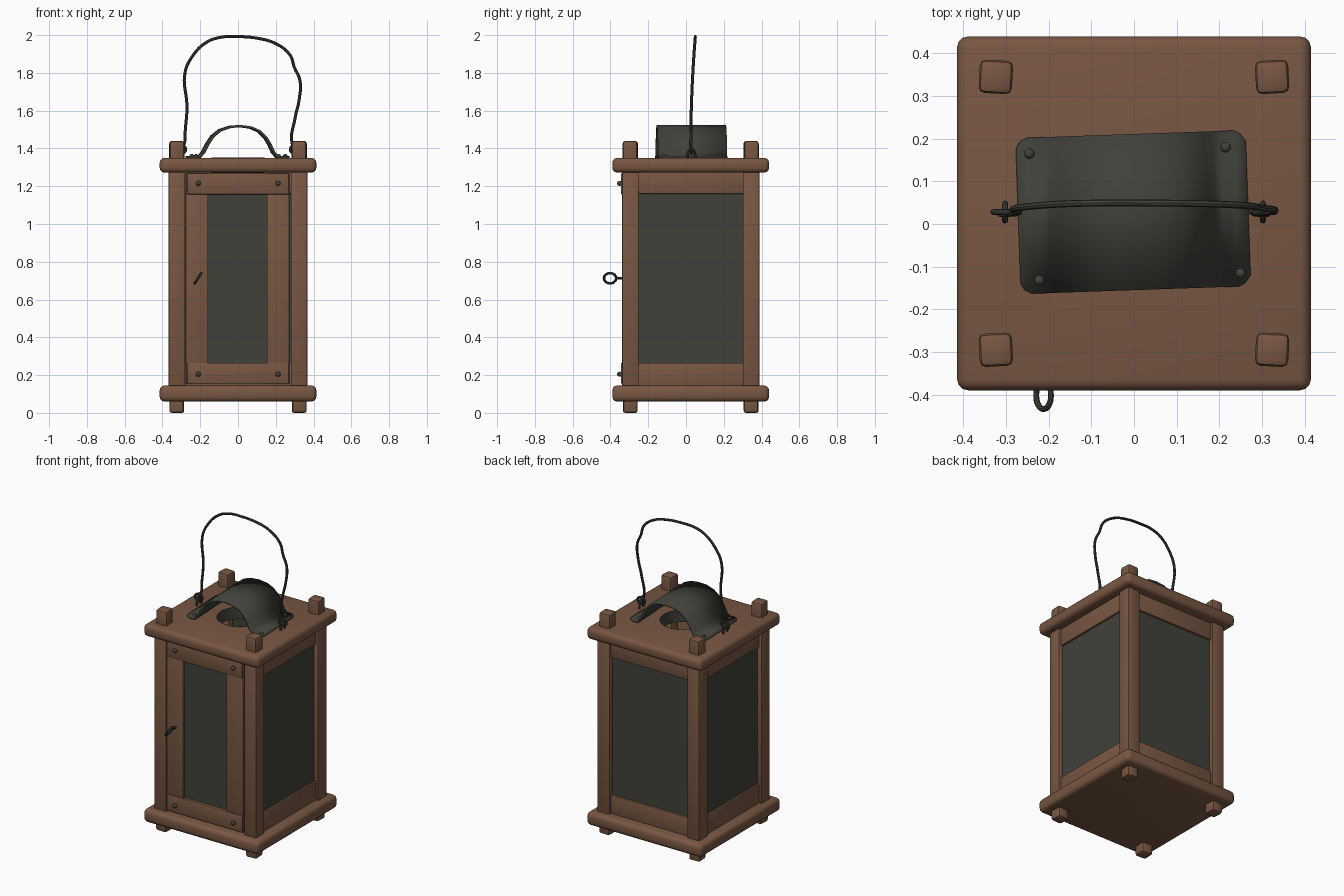
import bpy, bmesh, math
from mathutils import Vector, Matrix

if "Cube" in bpy.data.objects:
    bpy.data.objects.remove(bpy.data.objects["Cube"])


def material(name, rgb):
    m = bpy.data.materials.new(name)
    m.diffuse_color = (*rgb, 1)
    m.use_nodes = True
    m.node_tree.nodes["Principled BSDF"].inputs["Base Color"].default_value = m.diffuse_color
    return m


WOOD = material("brown_wood", (0.19, 0.095, 0.056))
DARK = material("dark_metal", (0.052, 0.053, 0.044))
CY = 0.025  # body centre in y


def finish(ob, mat, smooth=True):
    ob.data.materials.append(mat)
    bpy.ops.object.select_all(action='DESELECT')
    ob.select_set(True)
    bpy.context.view_layer.objects.active = ob
    if smooth:
        bpy.ops.object.shade_smooth_by_angle(angle=math.radians(40))
    return ob


def from_bm(name, bm, mat):
    me = bpy.data.meshes.new(name)
    bm.to_mesh(me)
    bm.free()
    ob = bpy.data.objects.new(name, me)
    bpy.context.collection.objects.link(ob)
    return finish(ob, mat)


def box(name, lo, hi, mat=WOOD, bevel=0.008, seg=2, rot=0):
    lo, hi = Vector(lo), Vector(hi)
    bm = bmesh.new()
    bmesh.ops.create_cube(bm, size=1)
    bmesh.ops.scale(bm, vec=hi - lo, verts=bm.verts)
    if bevel:
        bmesh.ops.bevel(bm, geom=bm.edges[:], offset=bevel, segments=seg,
                        profile=0.5, affect='EDGES')
    bmesh.ops.rotate(bm, matrix=Matrix.Rotation(math.radians(rot), 3, 'Z'), verts=bm.verts)
    bmesh.ops.translate(bm, vec=(lo + hi) / 2, verts=bm.verts)
    return from_bm(name, bm, mat)


def rivet(name, pos, squash):
    bm = bmesh.new()
    bmesh.ops.create_uvsphere(bm, u_segments=12, v_segments=8, radius=0.012)
    bmesh.ops.scale(bm, vec=squash, verts=bm.verts)
    bmesh.ops.translate(bm, vec=pos, verts=bm.verts)
    return from_bm(name, bm, DARK)


def wire(name, pts, radius, closed=False):
    cu = bpy.data.curves.new(name, 'CURVE')
    cu.dimensions = '3D'
    cu.bevel_depth = radius
    cu.bevel_resolution = 2
    cu.resolution_u = 5
    cu.use_fill_caps = True
    sp = cu.splines.new('BEZIER')
    sp.bezier_points.add(len(pts) - 1)
    for bp, p in zip(sp.bezier_points, pts):
        bp.co = p
        bp.handle_left_type = bp.handle_right_type = 'AUTO'
    sp.use_cyclic_u = closed
    ob = bpy.data.objects.new(name, cu)
    bpy.context.collection.objects.link(ob)
    bpy.ops.object.select_all(action='DESELECT')
    ob.select_set(True)
    bpy.context.view_layer.objects.active = ob
    bpy.ops.object.convert(target='MESH')
    return finish(bpy.context.view_layer.objects.active, DARK)


def ring(name, c, u, v, ru, rv, radius):
    c, u, v = Vector(c), Vector(u).normalized(), Vector(v).normalized()
    pts = [c + u * ru * math.cos(k * math.pi / 4) + v * rv * math.sin(k * math.pi / 4)
           for k in range(8)]
    return wire(name, pts, radius, True)


# base and roof slabs
box("base_slab", (-0.415, -0.39, 0.06), (0.415, 0.44, 0.145), bevel=0.026, seg=3)
roof = box("roof_slab", (-0.415, -0.39, 1.272), (0.415, 0.44, 1.35), bevel=0.026, seg=3)

# round smoke hole through the roof, with a metal lining
bpy.ops.mesh.primitive_cylinder_add(vertices=32, radius=0.14, depth=0.4, location=(0, CY, 1.31))
cutter = bpy.context.object
mod = roof.modifiers.new("hole", 'BOOLEAN')
mod.operation = 'DIFFERENCE'
mod.object = cutter
bpy.context.view_layer.objects.active = roof
bpy.ops.object.modifier_apply(modifier="hole")
bpy.data.objects.remove(cutter)
bm = bmesh.new()
bmesh.ops.create_cone(bm, segments=32, radius1=0.139, radius2=0.139, depth=0.08, cap_ends=False)
bmesh.ops.translate(bm, vec=(0, CY, 1.311), verts=bm.verts)
from_bm("hole_lining", bm, DARK)

# corner posts with the pegs above and feet below
for sx in (-1, 1):
    for sy in (-1, 1):
        x, y = sx * 0.324, CY + sy * 0.32
        box("corner_post", (x - 0.044, y - 0.044, 0.13), (x + 0.044, y + 0.044, 1.29), bevel=0.006)
        box("top_peg", (x - 0.039, y - 0.039, 1.30), (x + 0.039, y + 0.039, 1.44),
            bevel=0.014, rot=3 * sx * sy)
        box("foot", (x - 0.038, y - 0.038, 0.0), (x + 0.038, y + 0.038, 0.10),
            bevel=0.012, rot=-3 * sx * sy)

# side walls: two rails and a dark pane each
for sx in (-1, 1):
    def span(a, b):
        return sorted((sx * a, sx * b))
    for z0, z1 in ((0.13, 0.265), (1.16, 1.29)):
        a, b = span(0.315, 0.352)
        box("side_rail", (a, -0.27, z0), (b, 0.32, z1), bevel=0.005)
    a, b = span(0.325, 0.339)
    box("side_pane", (a, -0.27, 0.25), (b, 0.32, 1.18), DARK, 0)

# back wall
for z0, z1 in ((0.13, 0.265), (1.16, 1.29)):
    box("back_rail", (-0.3, 0.335, z0), (0.3, 0.372, z1), bevel=0.005)
box("back_pane", (-0.3, 0.345, 0.25), (0.3, 0.359, 1.18), DARK, 0)

# front door: stiles, rails, pane and nails
for x0, x1 in ((-0.277, -0.158), (0.153, 0.272)):
    box("door_stile", (x0, -0.338, 0.152), (x1, -0.298, 1.27), bevel=0.005)
for z0, z1 in ((0.155, 0.265), (1.157, 1.268)):
    box("door_rail", (-0.27, -0.345, z0), (0.27, -0.30, z1), bevel=0.005)
box("door_pane", (-0.17, -0.326, 0.25), (0.165, -0.312, 1.18), DARK, 0)
for x in (-0.21, 0.212):
    for z in (0.205, 1.215):
        rivet("door_nail", (x, -0.35, z), (1.1, 1.3, 1.1))

# ring pull on the door
d = Vector((0.045, 0, 0.07))
ring("door_ring", (-0.212, -0.402, 0.713), (0, 1, 0), d, 0.032, 0.032, 0.007)
wire("ring_pin", [(-0.212, -0.375, 0.713), (-0.212, -0.35, 0.713), (-0.212, -0.325, 0.713)], 0.007)

# arched metal hood over the smoke hole
prof = [(-0.272, 1.354), (-0.262, 1.354), (-0.245, 1.354), (-0.205, 1.356), (-0.185, 1.38),
        (-0.165, 1.42), (-0.135, 1.465), (-0.095, 1.497), (-0.045, 1.514), (0.01, 1.518),
        (0.065, 1.511), (0.11, 1.491), (0.145, 1.457), (0.167, 1.42), (0.185, 1.38),
        (0.205, 1.356), (0.24, 1.354), (0.255, 1.354), (0.268, 1.354)]
bm = bmesh.new()
rows = []
for i, (x, z) in enumerate(prof):
    cut = {0: 0.025, 1: 0.008}.get(min(i, len(prof) - 1 - i), 0)
    rows.append([bm.verts.new((x, s * (0.183 - cut), z)) for s in (-1, 1)])
for a, b in zip(rows, rows[1:]):
    bm.faces.new((a[0], b[0], b[1], a[1]))
bmesh.ops.rotate(bm, matrix=Matrix.Rotation(math.radians(2), 3, 'Z'), verts=bm.verts)
bmesh.ops.translate(bm, vec=(0, 0.028, 0), verts=bm.verts)
hood = from_bm("arched_hood", bm, DARK)
mod = hood.modifiers.new("thickness", 'SOLIDIFY')
mod.thickness = 0.012
mod.offset = 0
bpy.ops.object.modifier_apply(modifier="thickness")
for x, y in ((-0.245, 0.165), (0.215, 0.18), (-0.222, -0.132), (0.25, -0.115)):
    rivet("hood_rivet", (x, y, 1.361), (1, 1, 0.8))

# carrying wire: bent bail, end loops and roof staples
bail = [(-0.315, 1.385), (-0.287, 1.42), (-0.279, 1.50), (-0.27, 1.62), (-0.281, 1.80),
        (-0.24, 1.89), (-0.17, 1.96), (-0.1, 1.987), (0, 1.992), (0.1, 1.984), (0.2, 1.955),
        (0.275, 1.895), (0.298, 1.83), (0.328, 1.76), (0.324, 1.66), (0.302, 1.56),
        (0.288, 1.42), (0.315, 1.385)]
wire("carrying_wire", [(x, 0.025 + 0.025 * max(0, (z - 1.4) / 0.6) ** 2, z) for x, z in bail], 0.008)
for s in (-1, 1):
    ring("wire_end_loop", (s * 0.303, 0.028, 1.395), (1, 0, 0), (0, 0, 1), 0.027, 0.022, 0.007)
    ring("roof_staple", (s * 0.302, 0.028, 1.362), (0, 1, 0), (0, 0, 1), 0.02, 0.035, 0.007)
